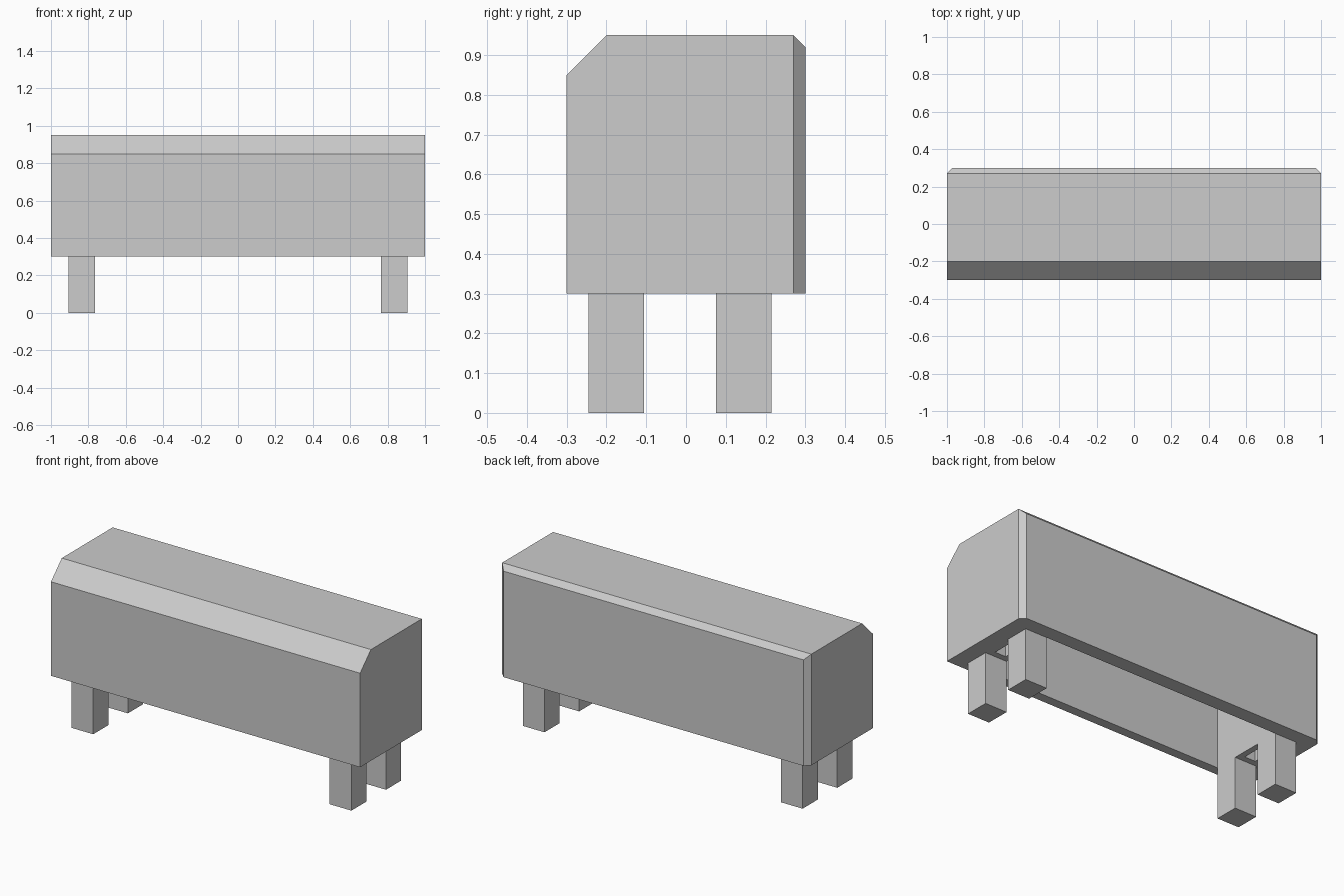
import bpy, bmesh
from mathutils import Vector

cube = bpy.data.objects.get("Cube")
if cube:
    bpy.data.objects.remove(cube, do_unlink=True)

GREY = (0.604, 0.604, 0.604, 1.0)
grey = bpy.data.materials.new("plain grey")
grey.use_nodes = True
grey.diffuse_color = GREY
grey.node_tree.nodes["Principled BSDF"].inputs["Base Color"].default_value = GREY


def finish(name, bm):
    bmesh.ops.recalc_face_normals(bm, faces=bm.faces)
    mesh = bpy.data.meshes.new(name)
    bm.to_mesh(mesh)
    bm.free()
    mesh.materials.append(grey)
    obj = bpy.data.objects.new(name, mesh)
    bpy.context.collection.objects.link(obj)
    return obj


def box(name, low, high):
    bm = bmesh.new()
    bmesh.ops.create_cube(bm, size=1)
    low, high = Vector(low), Vector(high)
    for v in bm.verts:
        v.co = (low + high) / 2 + v.co * (high - low)
    return finish(name, bm)


BASE, TOP, BEVEL = 0.30, 0.95, 0.03
BACK = 0.27
LEG_X = (0.765, 0.905)
LEG_Y = {"front": (-0.245, -0.105), "back": (0.075, 0.215)}

# Body: side profile swept along x, with a sloped front edge
bm = bmesh.new()
profile = [(-0.3, BASE), (BACK, BASE), (BACK, TOP), (-0.2, TOP), (-0.3, 0.85)]
end = bm.faces.new([bm.verts.new((-1, y, z)) for y, z in profile])
swept = bmesh.ops.extrude_face_region(bm, geom=[end], use_keep_orig=True)
for v in swept["geom"]:
    if isinstance(v, bmesh.types.BMVert):
        v.co.x = 1
# Back panel: extruded and tapered at the top and both ends
back = next(f for f in bm.faces if all(abs(v.co.y - BACK) < 1e-5 for v in f.verts))
panel = bmesh.ops.extrude_discrete_faces(bm, faces=[back])["faces"][0]
for v in panel.verts:
    v.co.y += BEVEL
    v.co.x *= 1 - BEVEL
    if v.co.z > BASE + 0.1:
        v.co.z -= BEVEL
body = finish("body", bm)

# Hollow underside and a small socket between each pair of legs
cutters = [box("underside_cutter", (-LEG_X[0], -0.245, 0.2), (LEG_X[0], 0.215, 0.87))]
for side, name in ((1, "left"), (-1, "right")):
    xs = sorted((side * 0.80, side * 0.87))
    cutters.append(box(name + "_socket_cutter", (xs[0], -0.07, 0.2), (xs[1], 0.04, 0.87)))
for cutter in cutters:
    mod = body.modifiers.new(cutter.name, 'BOOLEAN')
    mod.operation = 'DIFFERENCE'
    mod.solver = 'EXACT'
    mod.object = cutter
    cutter.hide_render = True
    cutter.hide_viewport = True
    cutter.display_type = 'WIRE'

# Legs
for side, name in ((1, "left"), (-1, "right")):
    xs = sorted(side * x for x in LEG_X)
    for place, ys in LEG_Y.items():
        box(f"{place}_{name}_leg", (xs[0], ys[0], 0), (xs[1], ys[1], BASE))
